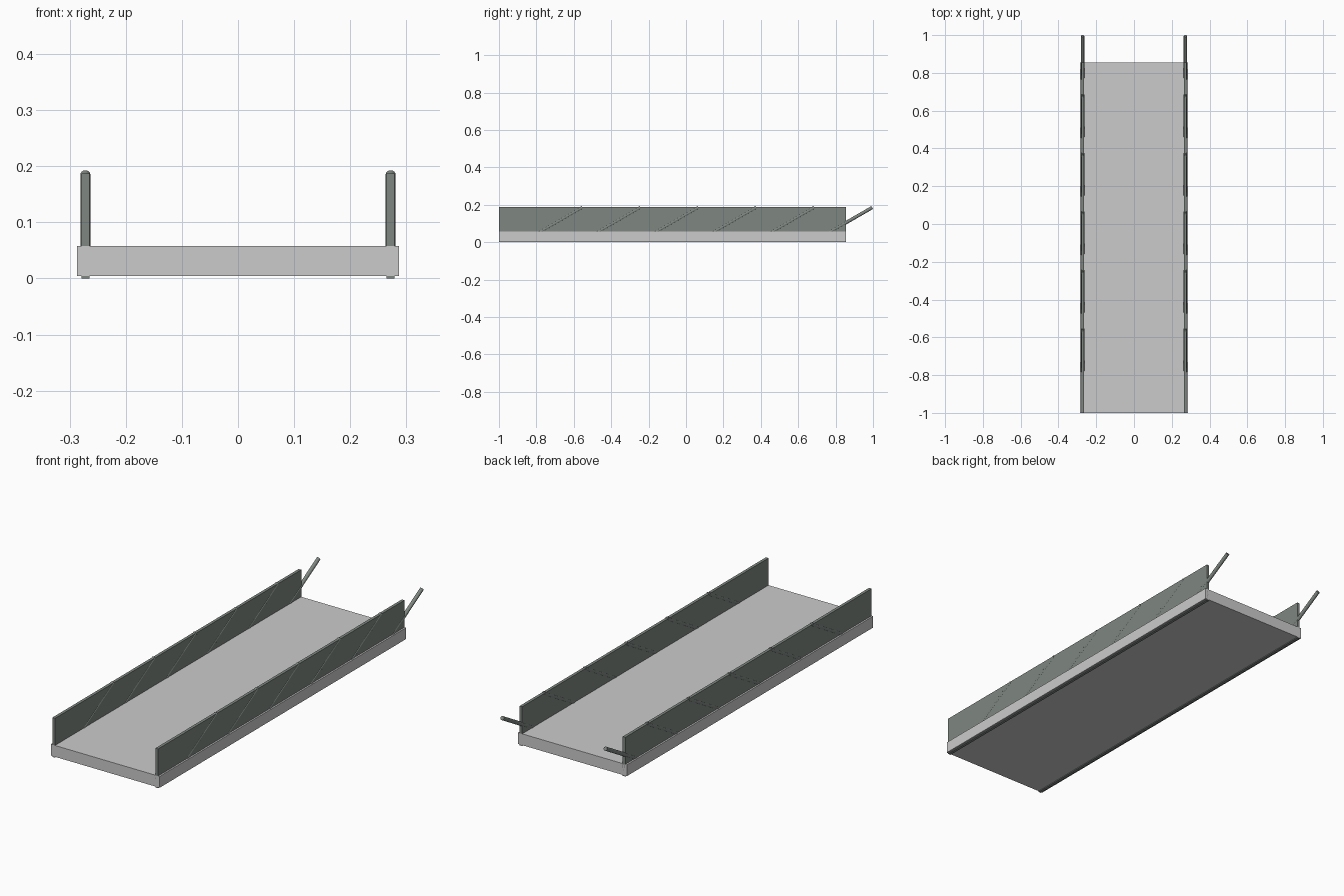
import bpy
import math
from mathutils import Vector

if "Cube" in bpy.data.objects:
    bpy.data.objects.remove(bpy.data.objects["Cube"])

steel = bpy.data.materials.new("dark_steel")
steel.diffuse_color = (0.21, 0.24, 0.22, 1)
steel.use_nodes = True
steel.node_tree.nodes["Principled BSDF"].inputs["Base Color"].default_value = steel.diffuse_color


def box(name, lo, hi, mat=None):
    lo, hi = Vector(lo), Vector(hi)
    bpy.ops.mesh.primitive_cube_add(size=1, location=(lo + hi) / 2)
    o = bpy.context.object
    o.name = name
    o.scale = hi - lo
    bpy.ops.object.transform_apply(location=False, rotation=False, scale=True)
    if mat:
        o.data.materials.append(mat)
    return o


def rod(name, a, b, r, mat):
    a, b = Vector(a), Vector(b)
    bpy.ops.mesh.primitive_cylinder_add(vertices=16, radius=r, depth=(b - a).length,
                                        location=(a + b) / 2)
    o = bpy.context.object
    o.name = name
    o.rotation_euler = (b - a).to_track_quat('Z', 'Y').to_euler()
    bpy.ops.object.shade_smooth_by_angle(angle=math.radians(40))
    o.data.materials.append(mat)
    return o


BACK = 0.855     # rear end of deck and side panels
SIDE_X = 0.272   # centre line of each side panel
SLOPE = math.radians(30)

# Flat deck slab
box("deck", (-0.287, -1, 0.004), (0.287, BACK, 0.058))

for side, s in (("left", -1), ("right", 1)):
    # Upright side panel, running through the deck to the ground
    x = s * SIDE_X
    box(side + "_side_panel", (x - 0.007, -1, 0), (x + 0.007, BACK, 0.187), steel)

    # Six slanted stiffening rods; the last one sticks out at the back
    for i in range(6):
        top = Vector((x, 0.9955 - 0.31 * (5 - i), 0.185))
        foot = top - Vector((0, math.cos(SLOPE), math.sin(SLOPE))) * 0.29
        rod(f"{side}_slanted_rod_{i + 1}", foot, top, 0.009, steel)
